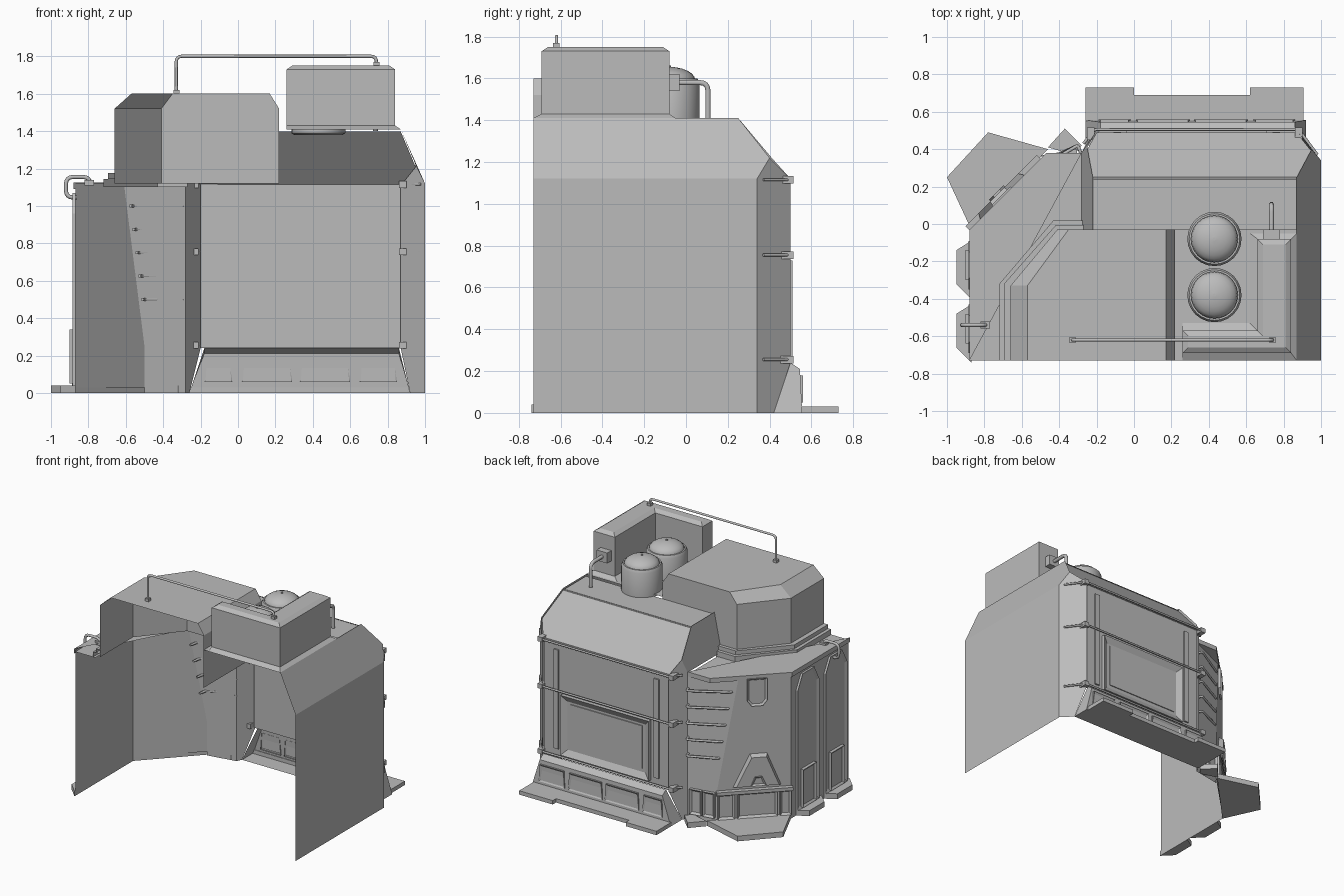
import bpy, bmesh, math
from mathutils import Vector

cube = bpy.data.objects.get("Cube")
if cube:
    bpy.data.objects.remove(cube, do_unlink=True)

grey = bpy.data.materials.new("plain_grey")
grey.use_nodes = True
grey.diffuse_color = (0.5, 0.5, 0.5, 1)
grey.node_tree.nodes["Principled BSDF"].inputs["Base Color"].default_value = (0.5, 0.5, 0.5, 1)
CORE = Vector((0.2, -0.4, 0.6))


def finish(name, bm, solid=True):
    """Turn a bmesh into an object with outward normals."""
    bm.normal_update()
    if solid:
        bmesh.ops.recalc_face_normals(bm, faces=bm.faces)
    else:
        for f in bm.faces:
            if f.normal.dot(f.calc_center_median() - CORE) < 0:
                f.normal_flip()
    me = bpy.data.meshes.new(name)
    bm.to_mesh(me)
    bm.free()
    ob = bpy.data.objects.new(name, me)
    bpy.context.collection.objects.link(ob)
    me.materials.append(grey)
    return ob


def sink_face(bm, face, inset, move):
    """Inset a face and shift its inner part."""
    bmesh.ops.inset_region(bm, faces=[face], thickness=inset, use_even_offset=True)
    bmesh.ops.translate(bm, verts=face.verts[:], vec=move)


def shell(name, polys, inset=0, move=(0, 0, 0)):
    bm = bmesh.new()
    for p in polys:
        f = bm.faces.new([bm.verts.new(v) for v in p])
        f.normal_update()
        if inset:
            sink_face(bm, f, inset, Vector(move))
    bmesh.ops.remove_doubles(bm, verts=bm.verts, dist=0.0005)
    return finish(name, bm, False)


def loft(name, rings, caps=(True, True), closed=True):
    """Skin rings of matching points."""
    bm = bmesh.new()
    rows = [[bm.verts.new(v) for v in r] for r in rings]
    n = len(rows[0])
    for a, b in zip(rows, rows[1:]):
        for i in range(n if closed else n - 1):
            j = (i + 1) % n
            bm.faces.new((a[i], a[j], b[j], b[i]))
    if caps[0]:
        bm.faces.new(rows[0])
    if caps[1]:
        bm.faces.new(rows[-1])
    return finish(name, bm, closed)


def at(outline, z):
    return [(x, y, z) for x, y in outline]


def rect(x0, x1, y0, y1):
    return [(x0, y0), (x1, y0), (x1, y1), (x0, y1)]


def box(name, x0, x1, y0, y1, z0, z1):
    r = rect(x0, x1, y0, y1)
    return loft(name, [at(r, z0), at(r, z1)])


def panel(name, frame, pts, depth, inset=0.0, sink=0.0, taper=0.0):
    """Plate on a wall; pts are (along, height) pairs."""
    o, u, n = (Vector(v) for v in frame)
    c = sum((Vector(p) for p in pts), Vector((0, 0))) / len(pts)
    bm = bmesh.new()
    put = lambda p, d: bm.verts.new(o + u * p[0] + Vector((0, 0, p[1])) + n * d)
    low = [put(p, 0) for p in pts]
    top = [put(Vector(p).lerp(c, taper), depth) for p in pts]
    for i in range(len(pts)):
        j = (i + 1) % len(pts)
        bm.faces.new((low[i], low[j], top[j], top[i]))
    f = bm.faces.new(top)
    f.normal_update()
    if inset:
        sink_face(bm, f, inset, n * -sink)
    return finish(name, bm)


def tube(name, pts, r, bend=0.04):
    """Round pipe with softened corners."""
    pts = [Vector(p) for p in pts]
    path = [pts[0]]
    for a, b, c in zip(pts, pts[1:], pts[2:]):
        p, q = b + (a - b).normalized() * bend, b + (c - b).normalized() * bend
        for t in (0, 0.25, 0.5, 0.75, 1):
            path.append(p.lerp(b, t).lerp(b.lerp(q, t), t))
    path.append(pts[-1])
    cu = bpy.data.curves.new(name, "CURVE")
    cu.dimensions, cu.bevel_depth, cu.bevel_resolution, cu.use_fill_caps = "3D", r, 1, True
    sp = cu.splines.new("POLY")
    sp.points.add(len(path) - 1)
    for s, p in zip(sp.points, path):
        s.co = (*p, 1)
    cu.materials.append(grey)
    ob = bpy.data.objects.new(name, cu)
    bpy.context.collection.objects.link(ob)


# Main block: side walls, corners and roof slopes
R = [(1, .34, 1.12), (.87, .5, 1.12), (.95, .4, 1.22), (.87, .25, 1.41)]
L = [(-.28, .38, 1.12), (-.2, .5, 1.12), (-.25, .41, 1.22), (-.22, .25, 1.41)]
shell("main_side_wall", [
    [(1, -.73, 0), (1, .34, 0), R[0], (1, -.73, 1.12)],
    [(1, -.73, 1.12), R[0], R[2], R[3], (.87, -.73, 1.41)]])
shell("main_corner_right", [[(1, .34, 0), (.92, .42, 0), (.87, .5, .24), R[1], R[2], R[0]]])
shell("main_corner_left", [[(-.28, .38, 0), (-.26, .42, 0), (-.2, .5, .24), L[1], L[2], L[0]],
                           [(-.28, -.03, 1.12), L[0], L[2], L[3], (-.22, -.03, 1.41)]])
shell("rear_slope", [[R[3], R[2], R[1], L[1], L[2], L[3]]], .04, (0, -.012, -.012))
shell("roof_rear", [[(-.22, -.03, 1.41), (.87, -.03, 1.41), R[3], L[3]]], .035, (0, 0, -.015))
shell("roof_front", [at(rect(.22, .87, -.73, -.03), 1.41)])

# Rear wall with recessed panel and hatch frame
REAR = ((0, .5, 0), (1, 0, 0), (0, 1, 0))
shell("rear_wall", [[(-.2, .5, .24), (.87, .5, .24), R[1], L[1]]], .05, (0, -.02, 0))
LOWER = ((0, .48, 0), (1, 0, 0), (0, 1, 0))
panel("hatch_frame", LOWER, rect(-.04, .71, .27, .73), .03, .045, .025)
panel("hatch_plate", LOWER, rect(.03, .64, .34, .67), .012)
for x in (-.11, .74):
    panel("rear_strip", LOWER, rect(x, x + .04, .3, 1.06), .012)

# Sloping skirt with four panels and ground plates
loft("skirt", [[(-.26, .42, 0), (-.26, .556, 0), (-.18, .545, .21), (-.18, .5, .24)],
               [(.92, .42, 0), (.92, .556, 0), (.86, .545, .21), (.86, .5, .24)]], closed=False)
shell("skirt_face", [[(-.26, .42, 0), (-.26, .556, 0), (-.18, .545, .21), (-.18, .5, .24)],
                     [(.92, .42, 0), (.92, .556, 0), (.86, .545, .21), (.86, .5, .24)]])
SKIRT = ((0, .545, 0), (1, 0, 0), (0, 1, 0))
for x0, x1 in ((-.19, -.02), (.01, .3), (.32, .61), (.64, .86)):
    panel("skirt_panel", SKIRT, [(x0, .05), (x1, .05), (x1 - .01, .18), (x0 + .01, .18)], .014, .015, .01)
for x0, x1, y in ((-.26, 0, .73), (0, .62, .69), (.62, .905, .73)):
    box("ground_plate", x0, x1, .55, y, 0, .03)

# Rods and clamps across the rear wall
for z in (.255, .755, 1.115):
    tube("rear_rod", [(.98, .37, z), (.88, .505, z), (-.21, .505, z), (-.27, .43, z)], .008, .01)
    for x in (.88, -.23):
        box("rod_clamp", x - .02, x + .02, .45, .515, z - .018, z + .018)

# Side annex: rear, diagonal and end walls
shell("annex_walls", [
    [(-.28, .38, .0), (-.5, .34, .0), (-.5, .34, .25), (-.61, .23, 1.12), (-.28, .38, 1.12)],
    [(-.5, .34, .03), (-.87, -.03, .03), (-.87, -.03, 1.12), (-.61, .23, 1.12), (-.5, .34, .25)],
    [(-.87, -.03, .0), (-.87, -.73, .0), (-.87, -.73, 1.12), (-.87, -.03, 1.12)]])
shell("annex_roof", [at([(-.28, .38), (-.47, .38), (-.88, -.03), (-.88, -.73),
                         (-.7, -.73), (-.7, -.32), (-.42, .01), (-.28, .01)], 1.125)], .04, (0, 0, -.02))
EDGE = [(-.28, .38), (-.47, .38), (-.88, -.03), (-.88, -.73)]
loft("annex_roof_edge", [at(EDGE, 1.09), at(EDGE, 1.125)], closed=False)
for i in range(5):
    z = .5 + .125 * i
    x = -.5 - .11 * (z - .25) / .87
    tube("rung", [(-.285, .38, z), (-.3, .42, z), (x + .03, x + .86, z), (x + .02, x + .8, z)], .009, .012)

# Diagonal wall details
s = math.sqrt(.5)
DIAG = ((-.87, -.03, 0), (s, s, 0), (-s, s, 0))
panel("vent_hood", DIAG, [(.07, .27), (.41, .27), (.29, .52), (.17, .52)], .035, taper=.12)
panel("vent_slot", DIAG, [(.18, .29), (.29, .29), (.26, .36), (.21, .36)], .045, .012, .01)
panel("small_window", DIAG, [(.17, .93), (.2, .89), (.28, .89), (.31, .93), (.31, 1.1), (.17, 1.1)], .015, .014, .012)
panel("base_band", DIAG, rect(-.01, .53, .23, .255), .035)
for a, b in ((.0, .08), (.1, .38), (.4, .52)):
    panel("base_panel", DIAG, rect(a, b, .04, .23), .025, .015, .015)

# Rear wall base of the annex
REARBASE = ((-.5, .34, 0), (.984, .179, 0), (-.179, .984, 0))
for a in (.01, .11):
    panel("rear_base_panel", REARBASE, rect(a, a + .09, .05, .24), .025, .015, .015)

# End wall ribs, lockers and base
END = ((-.87, -.03, 0), (0, -1, 0), (-1, 0, 0))
for a in (.06, .4):
    panel("end_rib", END, [(a, .04), (a + .26, .04), (a + .26, .96), (a + .2, 1.07), (a + .06, 1.07), (a, .96)],
          .016, .02, .01)
    panel("end_locker", END, rect(a + .05, a + .21, .05, .34), .03, .015, .012)
    y = -.03 - a
    loft("end_ground_plate", [at([(-.87, y), (-.95, y - .05), (-.95, y - .23), (-.87, y - .31)], z) for z in (0, .04)])

# Ground plates beside the annex
loft("corner_ground_plate", [at([(-.87, -.03), (-.46, .4), (-.78, .49), (-1, .25)], z) for z in (0, .04)])
loft("wedge_ground_plate", [at([(-.46, .41), (-.37, .51), (-.28, .42), (-.32, .37)], z) for z in (0, .04)])

# Raised upper room on its stepped base
for name, z0, z1, d in (("step_low", 1.1, 1.145, 0), ("step_high", 1.145, 1.175, .025)):
    line = [(-.27, .02 - d), (-.43 + d / 2, .02 - d), (-.72 + d, -.32), (-.72 + d, -.73)]
    back = [(-.27, -.03), (-.41, -.03), (-.66, -.33), (-.66, -.73)]
    loft(name, [at(line, z0), at(line, z1), at(back, z1)], (False, False), False)
base = [(.22, -.73), (.22, -.03), (-.41, -.03), (-.66, -.33), (-.66, -.73)]
lid = [(.17, -.73), (.17, -.03), (-.35, -.03), (-.57, -.33), (-.57, -.73)]
loft("upper_room", [at(base, 1.12), at(base, 1.52), at(lid, 1.6)], (False, True), False)

# Angled parapet around the tanks
ell = [(.26, -.69), (.84, -.69), (.84, -.08), (.66, -.08), (.66, -.57), (.26, -.57)]
top = [(.29, -.66), (.81, -.66), (.81, -.11), (.69, -.11), (.69, -.6), (.29, -.6)]
foot = [(.26, -.73), (.87, -.73), (.87, -.05), (.62, -.05), (.62, -.53), (.26, -.53)]
loft("parapet", [at(foot, 1.41), at(ell, 1.43), at(ell, 1.73), at(top, 1.75)])

# Domed tanks, turned from a profile
for y in (-.08, -.38):
    prof = [(.13, 1.38), (.145, 1.39), (.145, 1.58), (.135, 1.6), (.125, 1.6), (.125, 1.585)]
    prof += [(.125 * math.cos(t * math.pi / 12), 1.59 + .065 * math.sin(t * math.pi / 12)) for t in range(1, 6)]
    prof += [(.008, 1.655), (.008, 1.662)]
    rings = [[(.43 + r * math.cos(k * math.pi / 12), y + r * math.sin(k * math.pi / 12), z) for k in range(24)]
             for r, z in prof]
    tank = loft("tank", rings)
    bpy.ops.object.select_all(action="DESELECT")
    tank.select_set(True)
    bpy.context.view_layer.objects.active = tank
    bpy.ops.object.shade_smooth_by_angle(angle=math.radians(30))

# Pipes and rail
box("pipe_flange", .69, .78, -.08, -.03, 1.54, 1.62)
tube("roof_pipe", [(.735, -.05, 1.58), (.735, .105, 1.58), (.735, .105, 1.4)], .014)
tube("top_rail", [(-.33, -.62, 1.6), (-.33, -.62, 1.8), (.74, -.62, 1.8), (.74, -.62, 1.75)], .009, .03)
for x, z in ((-.33, 1.6), (.74, 1.75)):
    box("rail_foot", x - .016, x + .016, -.636, -.604, z, z + .02)
tube("side_hook", [(-.79, -.54, 1.11), (-.79, -.54, 1.155), (-.92, -.54, 1.155), (-.92, -.54, 1.045), (-.86, -.54, 1.045)], .011)
box("hook_foot", -.82, -.77, -.56, -.52, 1.11, 1.14)
